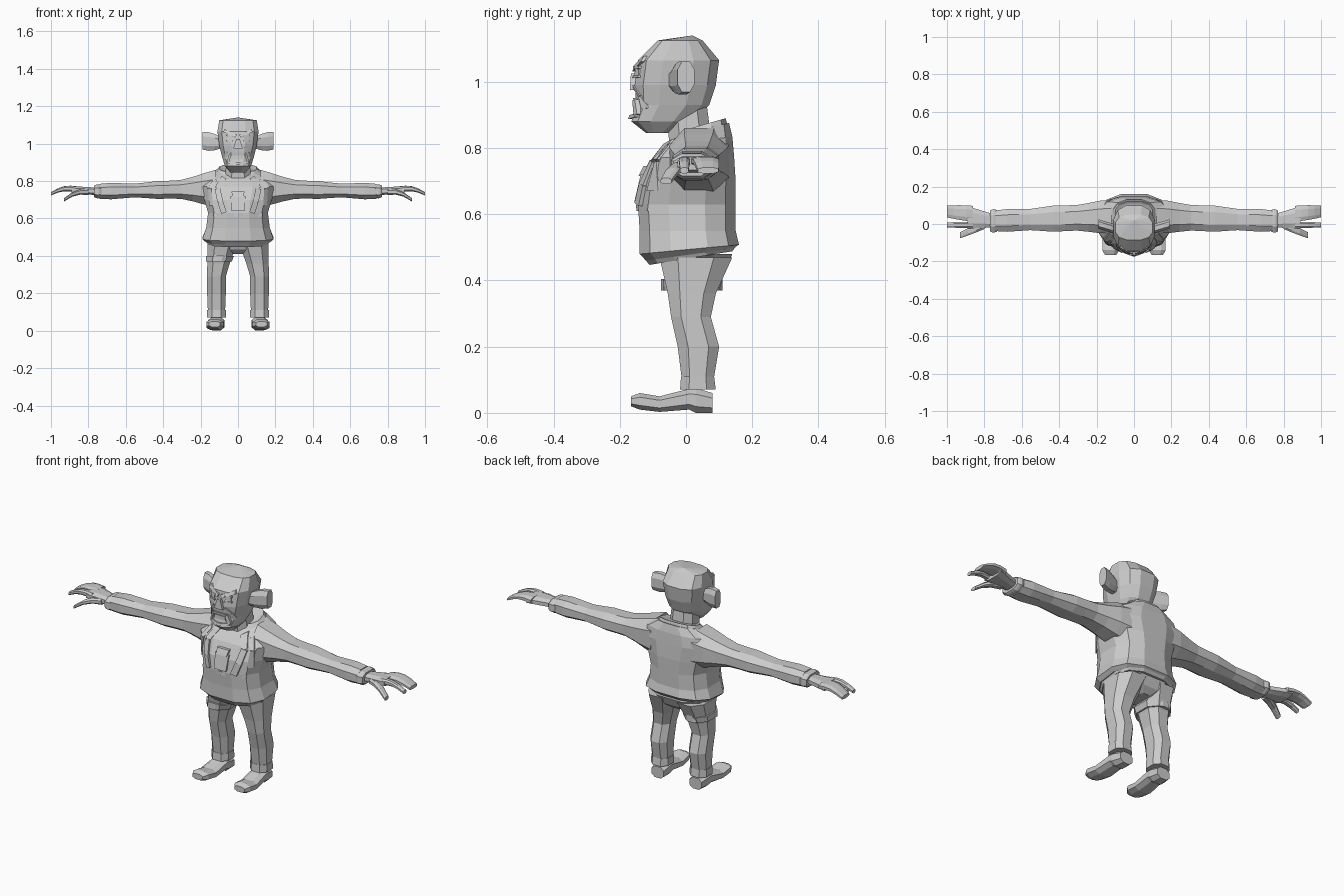
import bpy, bmesh, math
from mathutils import Vector
from mathutils.bvhtree import BVHTree

cube = bpy.data.objects.get("Cube")
if cube:
    bpy.data.objects.remove(cube)

GREY = (.6, .6, .6, 1)
mat = bpy.data.materials.new("plain grey")
mat.use_nodes = True
mat.diffuse_color = GREY
mat.node_tree.nodes["Principled BSDF"].inputs["Base Color"].default_value = GREY


def skin(name, rings, dome=None):
    """Bridge rings of points; an optional dome point closes the last ring."""
    bm = bmesh.new()
    loops = [[bm.verts.new(point) for point in ring] for ring in rings]
    count = len(loops[0])
    for low, high in zip(loops, loops[1:]):
        for i in range(count):
            j = (i + 1) % count
            bm.faces.new((low[i], low[j], high[j], high[i]))
    bm.faces.new(loops[0])
    cap = bm.faces.new(loops[-1])
    if dome:
        poked = bmesh.ops.poke(bm, faces=[cap])
        poked["verts"][0].co = dome
    bmesh.ops.recalc_face_normals(bm, faces=bm.faces)
    mesh = bpy.data.meshes.new(name)
    bm.to_mesh(mesh)
    bm.free()
    mesh.materials.append(mat)
    part = bpy.data.objects.new(name, mesh)
    bpy.context.collection.objects.link(part)
    return part


def rounded_square(count, power):
    """Cross-section between a circle and a square, reaching out to one unit."""
    points = []
    for i in range(count):
        angle = math.tau * (i + .5) / count
        c, s = math.cos(angle), math.sin(angle)
        points.append((math.copysign(abs(c) ** power, c), math.copysign(abs(s) ** power, s)))
    reach = max(u for u, v in points)
    return [(u / reach, v / reach) for u, v in points]


EIGHT, TWELVE = rounded_square(8, .8), rounded_square(12, .75)


def level(z):
    return 0


def stack(name, rows, shape=EIGHT, centre=level, tilt=level, side=1, dome=None):
    """Upright form; a row is half width, front, back, height."""
    rings = []
    for width, front, back, z in rows:
        rings.append([(side * (centre(z) + width * u),
                       front + (back - front) * (v + 1) / 2,
                       z + tilt(z) * (v + 1) / 2) for u, v in shape])
    return skin(name, rings, dome)


def tube(name, start, end, side, rule, steps):
    """Sideways form; the rule gives half depth, half height and lift along it."""
    rings = []
    for i in range(steps + 1):
        t = i / steps
        mid = Vector(start).lerp(Vector(end), t)
        depth, height, lift = rule(t)
        rings.append([(side * mid.x, mid.y + depth * u, mid.z + lift + height * v)
                      for u, v in EIGHT])
    return skin(name, rings)


def plate(name, points, target, rise, side=1):
    """Raised patch on the front of a part, from an x-z outline."""
    mesh = target.data
    tree = BVHTree.FromPolygons([v.co for v in mesh.vertices],
                                [p.vertices for p in mesh.polygons])
    inner, outer = [], []
    for x, z in points:
        hit = tree.ray_cast(Vector((side * x, -1, z)), Vector((0, 1, 0)))[0]
        inner.append((side * x, hit.y + .01, z))
        outer.append((side * x, hit.y - rise, z))
    return skin(name, (inner, outer))


def ribbon(name, path, width, target, rise, side=1):
    """Chain of raised patches along a path on the front of a part."""
    for i, (start, end) in enumerate(zip(path, path[1:])):
        a, b = Vector(start), Vector(end)
        across = (b - a).orthogonal().normalized() * width / 2
        plate(f"{name}_{i}", (a + across, b + across, b - across, a - across),
              target, rise, side)


def patch(name, x, z, bottom, top, height, target, rise, side=1):
    """Raised four-sided patch with different half widths below and above."""
    corners = ((x - bottom, z), (x + bottom, z), (x + top, z + height), (x - top, z + height))
    plate(name, corners, target, rise, side)


def hem_tilt(z):
    """The jacket rises towards the back at its hem and at its collar."""
    return max(abs(z - .65) - .1, 0) * .4


# Torso, flared hem, lining, collar and neck
torso = stack("jacket_body", [
    (.17, -.12, .14, .46), (.19, -.14, .16, .48), (.17, -.14, .15, .55), (.16, -.145, .15, .63),
    (.18, -.135, .15, .7), (.21, -.1, .145, .77), (.18, -.06, .14, .81), (.11, -.02, .13, .84)],
    TWELVE, tilt=hem_tilt)
stack("jacket_lining", [(.16, -.11, .14, .447), (.17, -.13, .15, .47)], TWELVE, tilt=hem_tilt)
stack("collar", [(.13, -.04, .13, .82), (.1, -.02, .12, .85), (.08, -.01, .11, .845)],
      TWELVE, tilt=hem_tilt)
stack("neck", [(.07, -.05, .08, .8), (.06, -.06, .06, .95)])

# Belt and chest pocket
ribbon("belt", [(-.13, .62), (0, .62), (.13, .62)], .02, torso, .006)
patch("chest_pocket", 0, .64, .035, .04, .08, torso, .012)
patch("pocket_flap", 0, .715, .03, .035, .03, torso, .016)

# Head with a tapering jaw and a faceted crown
head = stack("head", [
    (.04, -.12, -.05, .845), (.07, -.165, .02, .88), (.085, -.15, .07, .93),
    (.1, -.155, .09, .99), (.11, -.145, .1, 1.065), (.1, -.085, .05, 1.125)],
    TWELVE, dome=(0, .02, 1.14))

# Nose and open, snarling mouth
patch("nose", 0, .975, .025, .01, .05, head, .016)
ribbon("upper_lip", [(-.055, .9), (-.04, .945), (.04, .945), (.055, .9)], .013, head, .012)
ribbon("lower_lip", [(-.055, .9), (0, .893), (.055, .9)], .012, head, .012)
patch("teeth", 0, .915, .035, .03, .02, head, .005)


def sleeve_rule(t):
    """Tapering sleeve with gentle folds."""
    fold = .004 * math.sin(t * math.pi * 5)
    return .09 - .07 * t ** .3 + .035 * t ** .1 + fold, .04 + .06 * (1 - t) ** 4 + fold, 0


def cuff_rule(t):
    bulge = .008 * math.sin(t * math.pi)
    return .055 + bulge, .03 + bulge, 0


def palm_rule(t):
    return .035 + .025 * t, .02, 0


def finger_rule(depth):
    """Finger that arches and thins towards its tip."""
    def rule(t):
        return depth * (1 - t * t / 4), .017 - .008 * t, .016 * math.sin(t * math.pi)
    return rule


def ear_rule(t):
    swell = math.sin(t * math.pi * .7)
    return .025, .03 + .02 * swell, 0


def leg_centre(z):
    """Legs lean inwards above the knee."""
    return .115 - max(z - .3, 0) * .18


for side, label in ((1, "left"), (-1, "right")):
    # Lapels and shoulder straps
    ribbon(label + "_lapel", [(.075, .82), (.11, .76), (.095, .69), (.075, .63)],
           .03, torso, .012, side)
    ribbon(label + "_shoulder_strap", [(.12, .81), (.15, .76), (.145, .67)],
           .02, torso, .01, side)

    # Scowling brow, eye, lids, cheek fold and ear
    ribbon(label + "_brow", [(.01, 1.04), (.075, 1.07)], .018, head, .012, side)
    ribbon(label + "_eyelid", [(.027, 1.042), (.063, 1.044)], .008, head, .009, side)
    ribbon(label + "_eye_bag", [(.027, 1.015), (.063, 1.017)], .008, head, .009, side)
    patch(label + "_eye", .045, 1.018, .013, .013, .02, head, .005, side)
    ribbon(label + "_cheek_fold", [(.03, .985), (.06, .955), (.07, .92)], .01, head, .006, side)
    tube(label + "_ear", (.09, -.03, 1.005), (.19, 0, 1.015), side, ear_rule, 3)

    # Sleeve, cuff and hand
    tube(label + "_sleeve", (.12, .04, .76), (.74, .017, .745), side, sleeve_rule, 10)
    tube(label + "_cuff", (.73, .017, .745), (.77, .017, .745), side, cuff_rule, 4)
    tube(label + "_palm", (.75, .017, .745), (.89, .035, .753), side, palm_rule, 3)
    tube(label + "_fingers", (.86, .055, .755), (1, .067, .732), side, finger_rule(.042), 4)
    tube(label + "_index_finger", (.86, -.005, .753), (1, -.005, .732), side,
         finger_rule(.017), 4)
    tube(label + "_thumb", (.8, -.005, .742), (.93, -.06, .7), side, finger_rule(.022), 3)

    # Trouser leg with knee and calf, gathered at the ankle
    stack(label + "_trouser_leg", [
        (.045, -.01, .08, .08), (.05, -.025, .1, .2), (.05, -.045, .075, .29),
        (.06, -.055, .09, .36), (.08, -.08, .14, .47)], centre=leg_centre, side=side)
    stack(label + "_trouser_cuff", [(.05, -.018, .09, .07), (.05, -.015, .085, .11)],
          centre=leg_centre, side=side)

    # Shoe swept from heel to toe, turned slightly outwards
    sections = []
    for y, width, sole, top in ((.08, .036, 0, .06), (.03, .043, 0, .075), (.01, .043, .01, .073),
                                (-.08, .047, .003, .05), (-.14, .045, .01, .06),
                                (-.166, .03, .02, .05)):
        sections.append([(side * (.117 - y * .05 + width * u), y,
                          sole + (top - sole) * (v + 1) / 2) for u, v in EIGHT])
    skin(label + "_shoe", sections)

# Seat of the trousers
stack("trouser_seat", [(.035, -.03, .09, .41), (.09, -.06, .12, .435), (.155, -.08, .14, .48)])

# Strap and pouches on the right thigh
stack("thigh_strap", [(.07, -.065, .1, .37), (.075, -.07, .11, .4)], centre=leg_centre, side=-1)
for label, front in (("front_pouch", -.075), ("back_pouch", .08)):
    stack(label, [(.03, front, front + .03, .37), (.033, front, front + .03, .405)],
          centre=leg_centre, side=-1)
